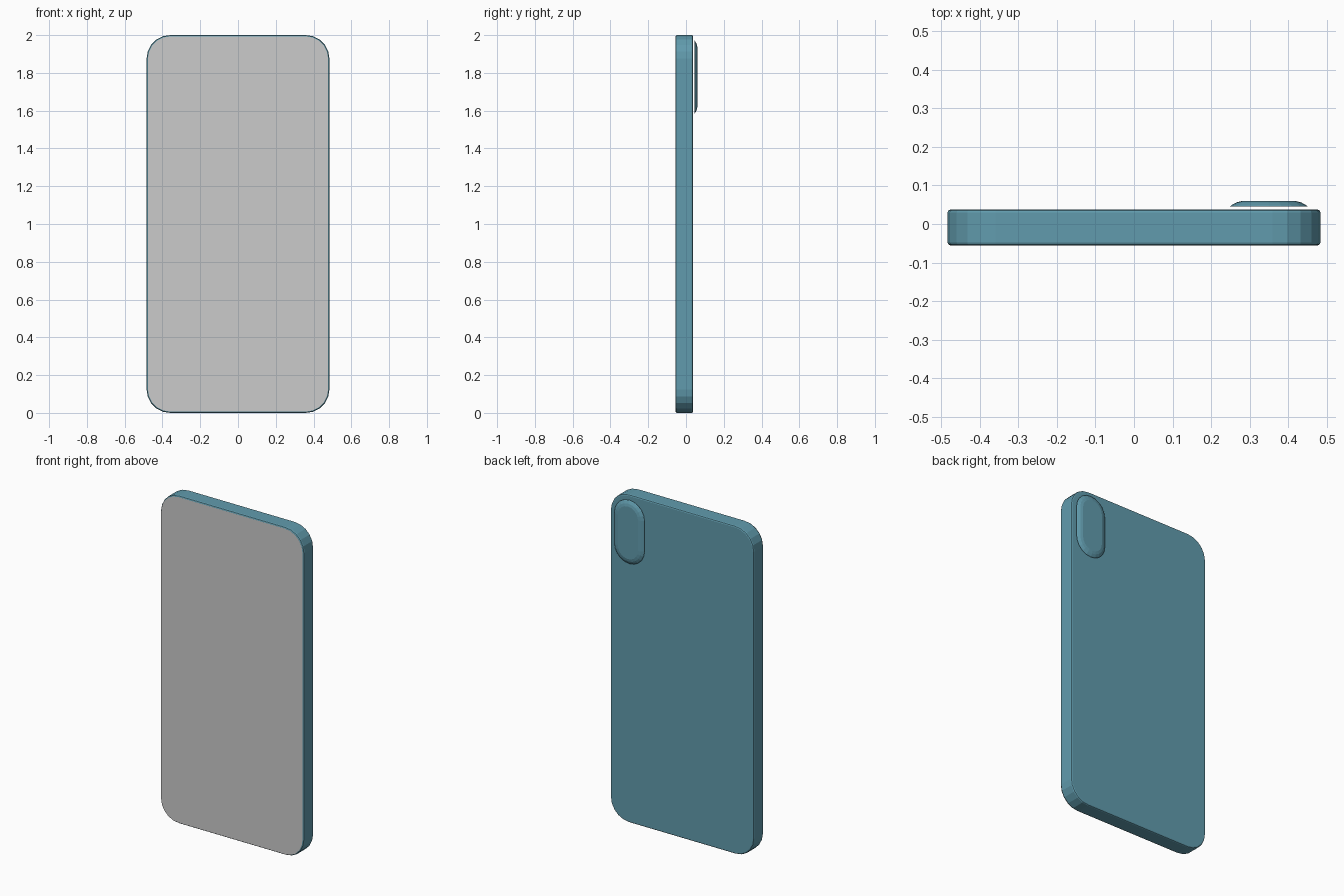
import bpy, bmesh
from math import sin, cos, pi

if "Cube" in bpy.data.objects:
    bpy.data.objects.remove(bpy.data.objects["Cube"])


def rounded_rect(cx, cz, w, h, r, steps, y):
    pts = []
    corners = [(1, 1), (-1, 1), (-1, -1), (1, -1)]
    for q, (sx, sz) in enumerate(corners):
        for i in range(steps + 1):
            a = pi / 2 * (q + i / steps)
            pts.append((cx + sx * (w / 2 - r) + r * cos(a), y,
                        cz + sz * (h / 2 - r) + r * sin(a)))
    return pts


def plate(name, centre, size, radius, steps, layers, caps, material=None):
    """Stack rounded outlines, each layer being (inset, y), front to back."""
    bm = bmesh.new()
    rings = []
    for inset, y in layers:
        pts = rounded_rect(*centre, size[0] - 2 * inset, size[1] - 2 * inset,
                           radius - inset, steps, y)
        rings.append([bm.verts.new(p) for p in pts])
    n = len(rings[0])
    for a, b in zip(rings, rings[1:]):
        for i in range(n):
            j = (i + 1) % n
            bm.faces.new((a[i], a[j], b[j], b[i]))
    if "front" in caps:
        bm.faces.new(rings[0])
    if "back" in caps:
        bm.faces.new(rings[-1])
    if len(caps) == 2:
        bmesh.ops.recalc_face_normals(bm, faces=bm.faces)
    # single-sided parts: make the flat cap face away from the body
    elif caps == ["front"]:
        for f in bm.faces:
            f.normal_update()
        if bm.faces[:][-1].normal.y > 0:
            bmesh.ops.reverse_faces(bm, faces=bm.faces)
    else:
        bmesh.ops.recalc_face_normals(bm, faces=bm.faces)
        if bm.faces[:][-1].normal.y < 0:
            bmesh.ops.reverse_faces(bm, faces=bm.faces)
    mesh = bpy.data.meshes.new(name)
    bm.to_mesh(mesh)
    bm.free()
    obj = bpy.data.objects.new(name, mesh)
    bpy.context.collection.objects.link(obj)
    if material:
        mesh.materials.append(material)
    return obj


teal = bpy.data.materials.new("teal_case")
teal.diffuse_color = (0.12, 0.33, 0.42, 1)
teal.use_nodes = True
teal.node_tree.nodes["Principled BSDF"].inputs["Base Color"].default_value = teal.diffuse_color

# Case with small softened edges front and back
plate("case", (0, 1), (0.968, 2.0), 0.125, 5,
      [(0.008, -0.056), (0.0025, -0.0535), (0, -0.048),
       (0, 0.03), (0.0025, 0.0355), (0.008, 0.038)],
      ["front", "back"], teal)

# Thin screen sheet just ahead of the case
plate("screen", (0, 1), (0.954, 1.986), 0.118, 5, [(0, -0.06)], ["front"])

# Camera bump: shallow domed cap just behind the case
plate("camera_bump", (0.35, 1.778), (0.204, 0.388), 0.101, 5,
      [(0, 0.045), (0.006, 0.0495), (0.018, 0.056), (0.034, 0.06)],
      ["back"], teal)
